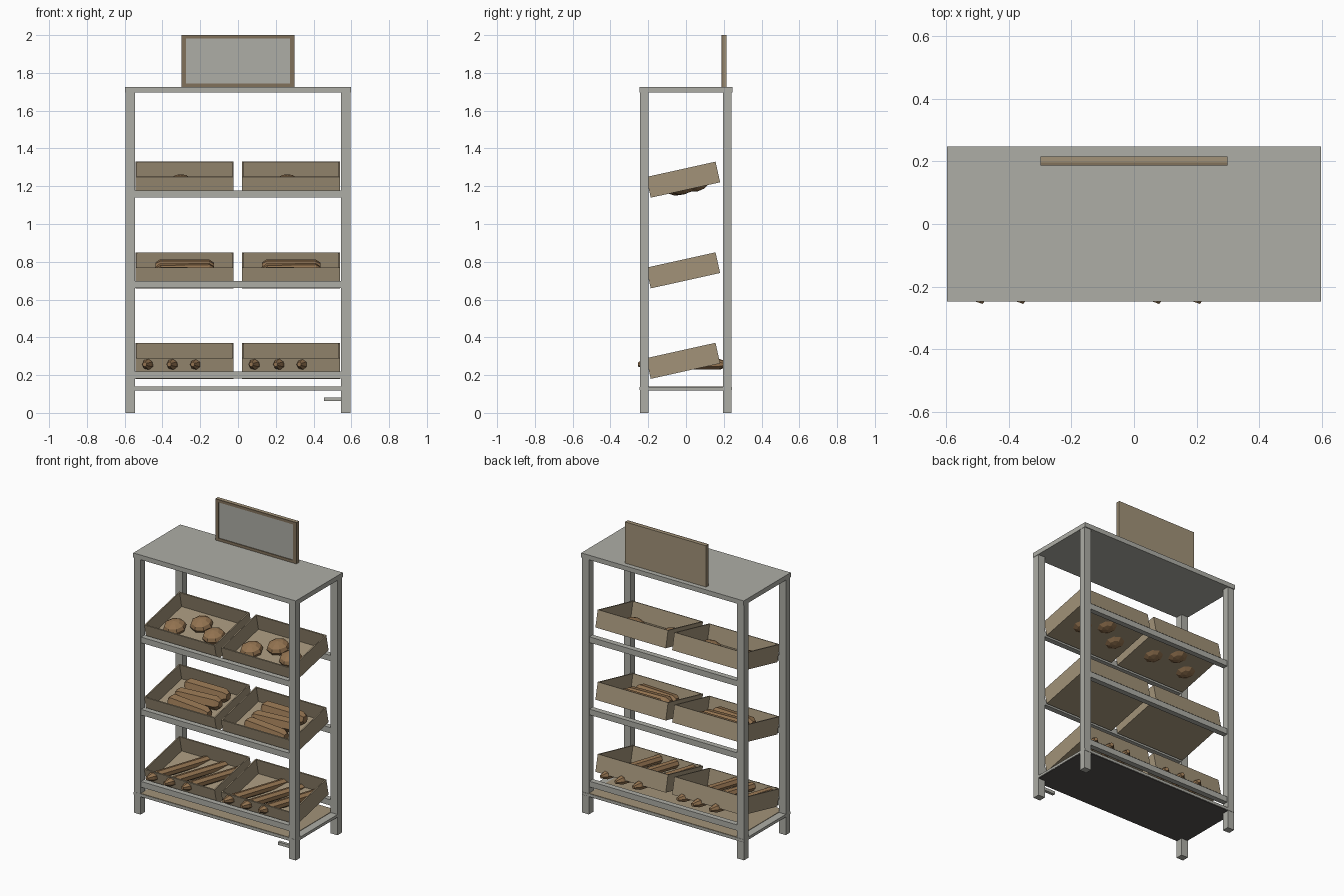
import bpy, bmesh, math
from mathutils import Matrix, Vector

old = bpy.data.objects.get("Cube")
if old:
    bpy.data.objects.remove(old, do_unlink=True)


def material(name, r, g, b):
    m = bpy.data.materials.new(name)
    m.use_nodes = True
    m.diffuse_color = (r, g, b, 1)
    m.node_tree.nodes["Principled BSDF"].inputs["Base Color"].default_value = (r, g, b, 1)
    return m


metal = material("pale grey metal", .42, .42, .38)
wood = material("light wood", .36, .29, .19)
dark_wood = material("sign frame wood", .22, .165, .105)
underside = material("dark underside", .09, .085, .08)
crust = material("bread crust", .29, .17, .08)


def finish(name, bm, mat, matrix=None):
    bmesh.ops.recalc_face_normals(bm, faces=bm.faces)
    mesh = bpy.data.meshes.new(name)
    bm.to_mesh(mesh)
    bm.free()
    mesh.materials.append(mat)
    ob = bpy.data.objects.new(name, mesh)
    if matrix is not None:
        ob.matrix_world = matrix
    bpy.context.collection.objects.link(ob)
    return ob


def box(name, low, high, mat):
    low, high = Vector(low), Vector(high)
    bm = bmesh.new()
    bmesh.ops.create_cube(bm, size=1, matrix=Matrix.Translation((low + high) / 2)
                          @ Matrix.Diagonal((*(high - low), 1)))
    return finish(name, bm, mat)


def bread(name, length, radius, tip, matrix, sides=6):
    """Faceted roll along local x with tapered ends."""
    bm = bmesh.new()
    rings = []
    for along, scale in ((-.5, tip), (-.42, 1), (.42, 1), (.5, tip)):
        rings.append([bm.verts.new((along * length,
                                    radius * scale * math.cos(math.tau * i / sides),
                                    radius * scale * math.sin(math.tau * i / sides)))
                      for i in range(sides)])
    for a, b in zip(rings, rings[1:]):
        for i in range(sides):
            j = (i + 1) % sides
            bm.faces.new((a[i], a[j], b[j], b[i]))
    bm.faces.new(rings[0])
    bm.faces.new(rings[-1])
    return finish(name, bm, crust, matrix)


def crate(name, matrix):
    """Open tray standing on its local origin."""
    bm = bmesh.new()
    bmesh.ops.create_cube(bm, size=1, matrix=Matrix.Translation((0, 0, .056))
                          @ Matrix.Diagonal((.517, .376, .112, 1)))
    ob = finish(name, bm, wood, matrix)
    bm = bmesh.new()
    bm.from_mesh(ob.data)
    bmesh.ops.delete(bm, geom=[f for f in bm.faces if f.normal.z > .9], context='FACES')
    bm.to_mesh(ob.data)
    bm.free()
    wall = ob.modifiers.new("wall", 'SOLIDIFY')
    wall.thickness = .011
    wall.offset = -1


# Posts and roof
for side, x in (("right", -.57), ("left", .57)):
    for end, y in (("front", -.221), ("back", .218)):
        box(f"{end}_{side}_post", (x - .025, y - .023, 0), (x + .025, y + .023, 1.7), metal)
box("roof", (-.597, -.247, 1.695), (.597, .247, 1.726), metal)

# Base shelf with a wooden deck and dark underside
box("base_shelf", (-.595, -.245, .122), (.595, .243, .138), metal)
box("base_deck", (-.545, -.243, .137), (.545, .241, .141), wood)
box("base_underside", (-.593, -.243, .118), (.593, .241, .123), underside)
box("foot_bar", (.455, -.23, .062), (.546, -.21, .082), metal)

# Sign board
box("sign_back", (-.298, .197, 1.726), (.298, .215, 2), wood)
box("sign_panel", (-.275, .19, 1.745), (.275, .198, 1.982), metal)
for x in (-.286, .286):
    box("sign_side_strip", (x - .012, .187, 1.726), (x + .012, .199, 2), dark_wood)
for z in (1.735, 1.991):
    box("sign_cross_strip", (-.274, .187, z - .009), (.274, .199, z + .009), dark_wood)

# Rails and tilted crates
levels = {"bottom": .181, "middle": .66, "top": 1.14}
tilt = Matrix.Rotation(math.radians(12.5), 4, 'X')
trays = {}
for level, z in levels.items():
    for end, y in (("front", -.222), ("back", .218)):
        box(f"{level}_{end}_rail", (-.546, y - .018, z), (.546, y + .018, z + .038), metal)
    for side, x in (("right", -.283), ("left", .281)):
        frame = Matrix.Translation((x, -.003, z + .04)) @ tilt
        trays[level, side] = frame
        crate(f"{level}_{side}_crate", frame)

for side, x in (("right", -.283), ("left", .281)):
    # Round buns
    for dx, y in ((-.155, -.03), (-.02, .06), (.118, -.01)):
        bm = bmesh.new()
        bmesh.ops.create_uvsphere(bm, u_segments=8, v_segments=6, radius=1,
                                  matrix=Matrix.Diagonal((.072, .072, .045, 1)))
        finish("bun", bm, crust, trays["top", side] @ Matrix.Translation((dx, y, .024)))
    # Loaves lying across the crate
    for i, turn in enumerate((-5, 4, 0)):
        bread("loaf", .31, .044, .6, trays["middle", side]
              @ Matrix.Translation((0, -.09 + i * .095, .05))
              @ Matrix.Rotation(math.radians(turn), 4, 'Z'))
    # Long sticks pushed through the crate
    for dx, length in ((-.13, .50), (0, .50), (.12, .475)):
        bread("bread_stick", length, .028, .45, Matrix.Translation((x + dx, -.015, .257))
              @ Matrix.Rotation(math.radians(71), 4, 'Z'), sides=7)
